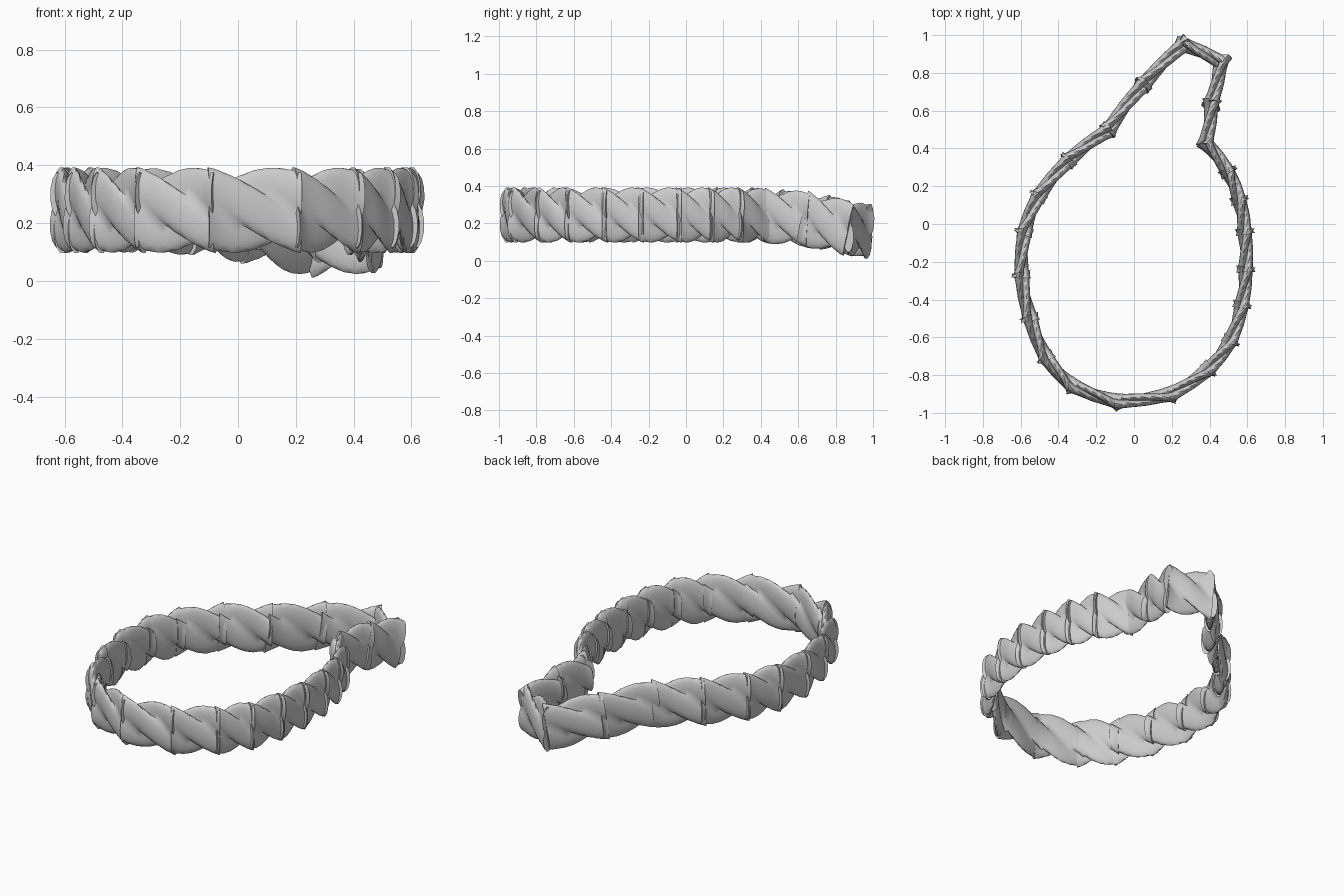
import bpy, bmesh, math
from mathutils import Vector

if "Cube" in bpy.data.objects:
    bpy.data.objects.remove(bpy.data.objects["Cube"])

# joints of the rope loop, counter-clockwise: x, y, z of centre line
JOINTS = [(-.09, -.945, .245), (.20, -.905, .245), (.40, -.77, .245), (.515, -.62, .245),
          (.575, -.43, .245), (.595, -.24, .245), (.59, -.04, .245), (.56, .13, .245),
          (.50, .28, .245), (.385, .43, .24), (.415, .64, .225), (.465, .86, .175),
          (.26, .955, .16), (.045, .74, .205), (-.14, .50, .235), (-.35, .34, .245),
          (-.51, .15, .245), (-.585, -.04, .245), (-.60, -.27, .245), (-.555, -.50, .245),
          (-.47, -.71, .245), (-.33, -.86, .245)]
STRANDS, SIDES, STEPS = 3, 8, 12
TWIST = math.radians(150)
TALL, THIN, FLARE, OVERLAP = .147, .038, .5, .015


def lobe_radius(a, d=.48, rc=.52):
    """Outline of several round strands bundled together."""
    return d * math.cos(a) + math.sqrt(rc * rc - (d * math.sin(a)) ** 2)


def rope_segment(name, a, b):
    """Flattened bundle of strands twisting from a to b, flaring at its ends."""
    a, b = Vector(a), Vector(b)
    along = (b - a).normalized()
    a, b = a - along * OVERLAP, b + along * OVERLAP
    out = Vector((along.y, -along.x, 0)).normalized()
    up = out.cross(along)
    if up.z < 0:
        up = -up
    bm = bmesh.new()
    rings = []
    for s in range(STEPS + 1):
        t = s / STEPS
        centre = a.lerp(b, t)
        end = abs(2 * t - 1) ** 4
        thin, tall = THIN * (1 + FLARE * end), TALL * (1 + .04 * end)
        ring = []
        for k in range(STRANDS):
            for j in range(SIDES):
                local = (j / SIDES - .5) * math.tau / STRANDS
                ang = k * math.tau / STRANDS + local - TWIST * t + math.radians(75)
                r = lobe_radius(local)
                ring.append(bm.verts.new(centre + out * (thin * r * math.cos(ang))
                                         + up * (tall * r * math.sin(ang))))
        rings.append(ring)
    n = STRANDS * SIDES
    for p, q in zip(rings, rings[1:]):
        for i in range(n):
            bm.faces.new((p[i], p[(i + 1) % n], q[(i + 1) % n], q[i]))
    bm.faces.new(rings[0])
    bm.faces.new(rings[-1])
    bmesh.ops.recalc_face_normals(bm, faces=bm.faces)
    me = bpy.data.meshes.new(name)
    bm.to_mesh(me)
    bm.free()
    ob = bpy.data.objects.new(name, me)
    bpy.context.collection.objects.link(ob)
    return ob


# closed loop of twisted rope pieces
pieces = [rope_segment(f"rope_segment_{i + 1}", p, JOINTS[(i + 1) % len(JOINTS)])
          for i, p in enumerate(JOINTS)]
for ob in pieces:
    ob.select_set(True)
bpy.context.view_layer.objects.active = pieces[0]
bpy.ops.object.shade_smooth_by_angle(angle=math.radians(60))
